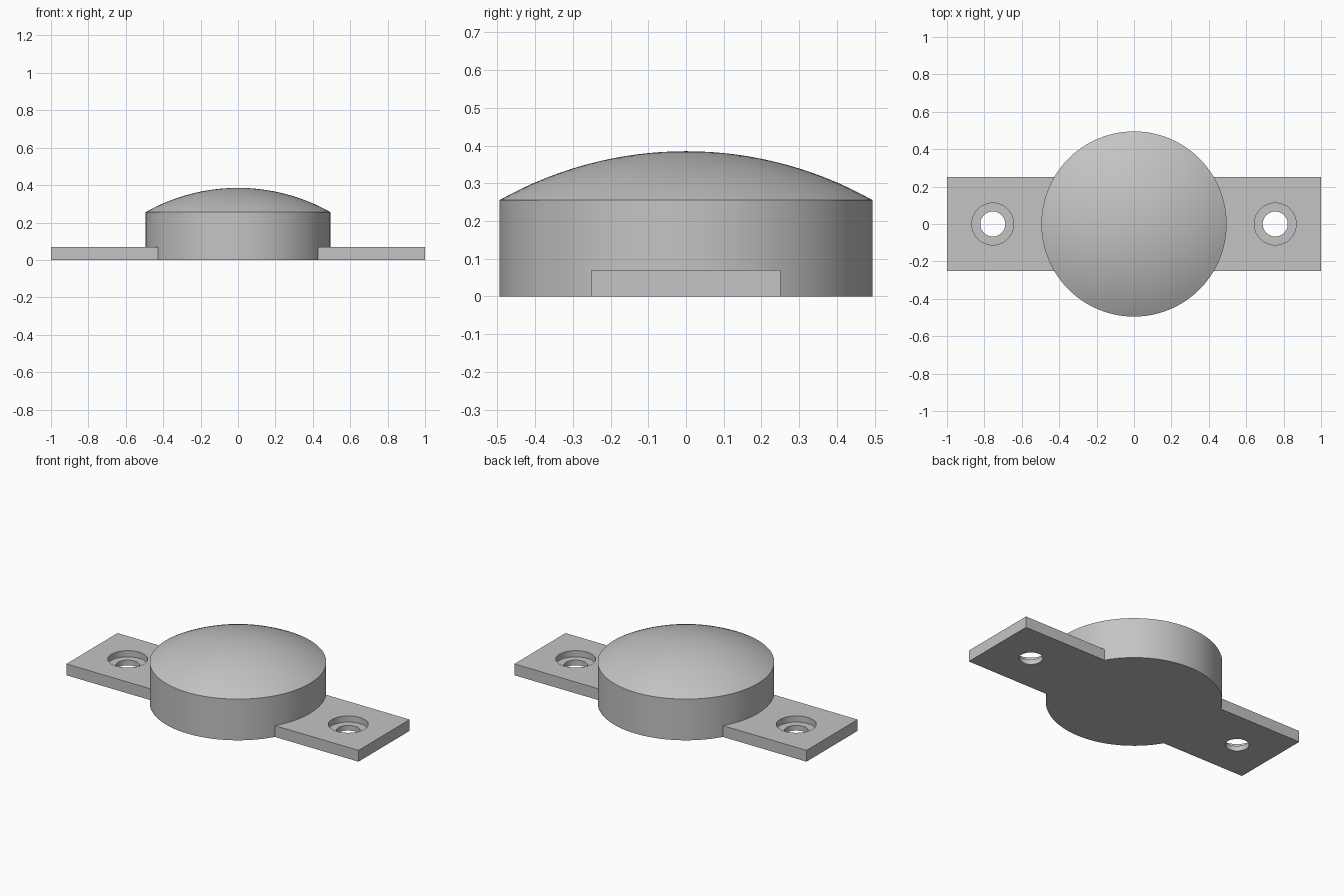
import bpy, bmesh, math

cube = bpy.data.objects.get("Cube")
if cube:
    bpy.data.objects.remove(cube, do_unlink=True)

RADIUS, WALL, APEX = 0.495, 0.255, 0.385
TAB_END, TAB_HALF, TAB_TOP = 1.0, 0.25, 0.07
HOLE_X, HOLE_R, BORE_R, BORE_FLOOR = 0.755, 0.067, 0.112, 0.032

grey = bpy.data.materials.new("light_grey")
grey.use_nodes = True
colour = (0.55, 0.55, 0.55, 1)
grey.diffuse_color = colour
grey.node_tree.nodes["Principled BSDF"].inputs["Base Color"].default_value = colour


def finish(name, bm):
    bmesh.ops.recalc_face_normals(bm, faces=bm.faces)
    mesh = bpy.data.meshes.new(name)
    bm.to_mesh(mesh)
    bm.free()
    mesh.materials.append(grey)
    obj = bpy.data.objects.new(name, mesh)
    bpy.context.collection.objects.link(obj)
    return obj


def lathe(name, profile, x=0, steps=96):
    """Spin an (r, z) profile that starts and ends on the axis."""
    bm = bmesh.new()
    verts = [bm.verts.new((x + r, 0, z)) for r, z in profile]
    edges = [bm.edges.new(pair) for pair in zip(verts, verts[1:])]
    bmesh.ops.spin(bm, geom=verts + edges, cent=(x, 0, 0), axis=(0, 0, 1),
                   angle=math.tau, steps=steps, use_duplicate=False)
    bmesh.ops.remove_doubles(bm, verts=bm.verts, dist=1e-5)
    return finish(name, bm)


def smooth(obj):
    bpy.ops.object.select_all(action='DESELECT')
    obj.select_set(True)
    bpy.context.view_layer.objects.active = obj
    bpy.ops.object.shade_smooth_by_angle(angle=math.radians(25))


# Round body with a shallow spherical cap
rise = APEX - WALL
cap_r = (RADIUS ** 2 + rise ** 2) / (2 * rise)
cap_angle = math.asin(RADIUS / cap_r)
cap = [(cap_r * math.sin(a), APEX - cap_r * (1 - math.cos(a)))
       for a in (cap_angle * (1 - i / 16) for i in range(17))]
smooth(lathe("domed_body", [(0, 0), (RADIUS, 0)] + cap))

# Mounting tabs, curved to meet the body, with counterbored screw holes
reach = math.asin(TAB_HALF / RADIUS)
arc = [reach * (1 - i / 8) for i in range(17)]
for side, sx in (("left", 1), ("right", -1)):
    outline = [(TAB_END, -TAB_HALF), (TAB_END, TAB_HALF)]
    outline += [(RADIUS * math.cos(a), RADIUS * math.sin(a)) for a in arc]
    bm = bmesh.new()
    base = bm.faces.new([bm.verts.new((sx * x, y, 0)) for x, y in outline])
    top = bmesh.ops.extrude_face_region(bm, geom=[base])["geom"]
    bmesh.ops.translate(bm, vec=(0, 0, TAB_TOP),
                        verts=[v for v in top if isinstance(v, bmesh.types.BMVert)])
    tab = finish(side + "_mounting_tab", bm)

    cutter = lathe(side + "_screw_hole_cutter",
                   [(0, -0.1), (HOLE_R, -0.1), (HOLE_R, BORE_FLOOR),
                    (BORE_R, BORE_FLOOR), (BORE_R, 0.2), (0, 0.2)], sx * HOLE_X, 48)
    cut = tab.modifiers.new("screw_hole", 'BOOLEAN')
    cut.operation, cut.solver, cut.object = 'DIFFERENCE', 'EXACT', cutter
    bpy.ops.object.select_all(action='DESELECT')
    tab.select_set(True)
    bpy.context.view_layer.objects.active = tab
    bpy.ops.object.modifier_apply(modifier=cut.name)
    bpy.data.objects.remove(cutter, do_unlink=True)
    smooth(tab)
